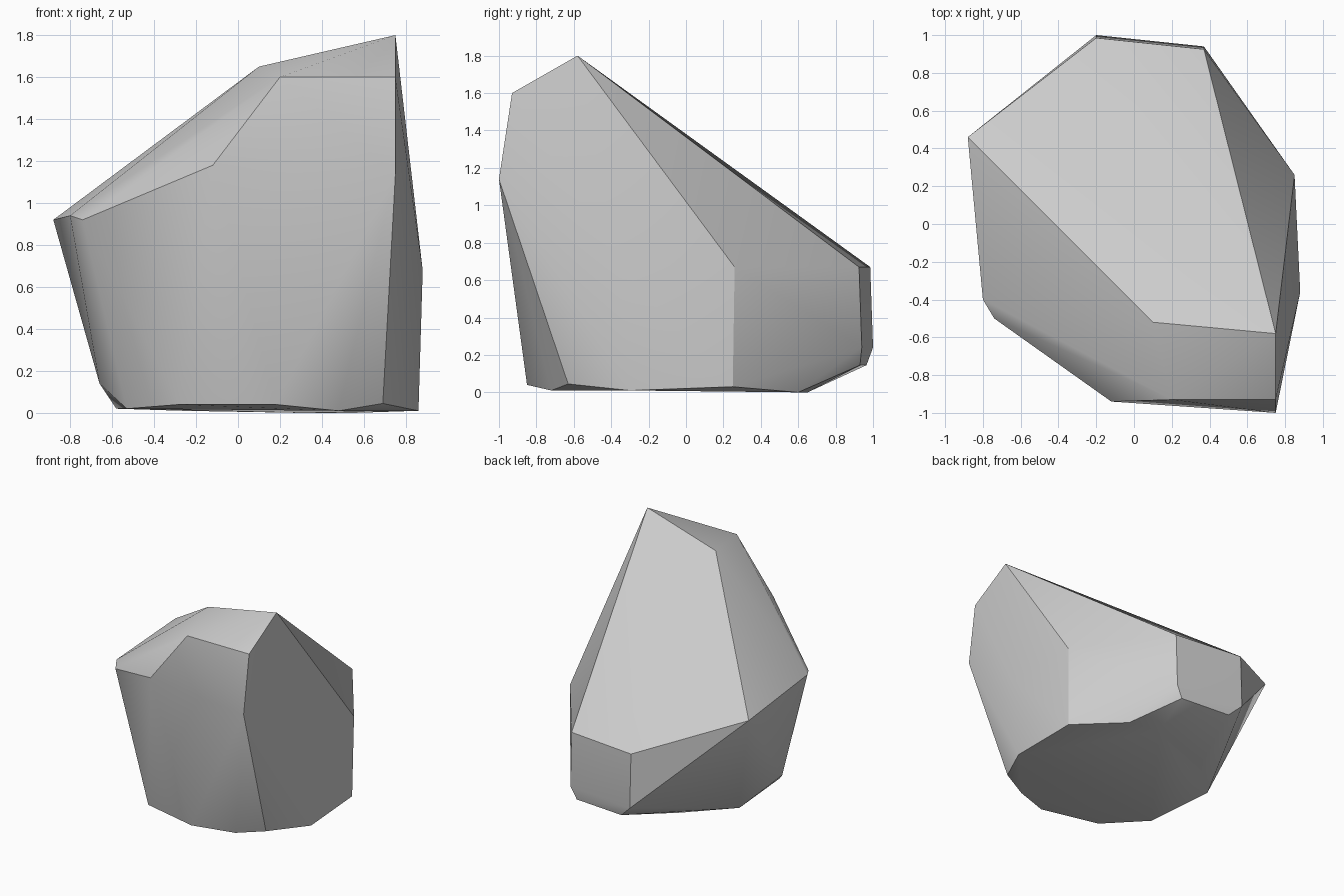
import bpy
import bmesh
import math

default_cube = bpy.data.objects.get("Cube")
if default_cube:
    bpy.data.objects.remove(default_cube, do_unlink=True)


def make_material(name, colour):
    material = bpy.data.materials.new(name)
    material.use_nodes = True
    material.diffuse_color = colour
    shader = next(n for n in material.node_tree.nodes if n.type == "BSDF_PRINCIPLED")
    shader.inputs["Base Color"].default_value = colour
    return material


def make_boulder(name, corner_groups, material):
    """Wrap a tight convex skin around the corner points."""
    bm = bmesh.new()
    for group in corner_groups:
        for corner in group:
            bm.verts.new(corner)
    hull = bmesh.ops.convex_hull(bm, input=bm.verts[:])
    buried = {g for g in hull["geom_interior"] + hull["geom_unused"]
              if isinstance(g, bmesh.types.BMVert)}
    bmesh.ops.delete(bm, geom=list(buried), context="VERTS")

    # Merge nearly coplanar triangles into clean facets
    bmesh.ops.dissolve_limit(bm, angle_limit=math.radians(1.5),
                             verts=bm.verts[:], edges=bm.edges[:])
    bmesh.ops.recalc_face_normals(bm, faces=bm.faces[:])
    mesh = bpy.data.meshes.new(name)
    bm.to_mesh(mesh)
    bm.free()
    mesh.materials.append(material)
    boulder = bpy.data.objects.new(name, mesh)
    bpy.context.collection.objects.link(boulder)
    return boulder


# Large sloping facet on top: peak, then round to the back
slope = [(.75, -.58, 1.8), (.1, -.52, 1.65), (-.88, .46, .92),
         (-.2, .985, .67), (.37, .925, .67)]

# Upper edge of the front and left walls
brow = [(.2, -.93, 1.6), (.75, -.93, 1.6), (.75, -1, 1.14),
        (-.12, -.94, 1.18), (-.74, -.5, .92), (-.8, -.4, .94)]

# Widest corners of the side wall
flank = [(.85, .26, .67), (.88, -.36, .68)]

# Chamfered lower edge of the back wall and left side
chamfer = [(-.2, 1, .24), (.37, .94, .24), (-.1, .965, .145),
           (.32, .93, .145), (-.66, -.28, .14)]

# Worn rim around the underside
rim = [(.18, -.85, .04), (-.28, -.74, .04), (-.53, -.43, .02),
       (-.58, .15, .02), (-.26, .45, .01), (.3, .65, 0), (.55, .6, 0),
       (.84, .25, .03), (.86, -.3, .01), (.69, -.63, .045), (.48, -.72, .01)]

stone = make_material("stone grey", (.6, .6, .6, 1))
boulder = make_boulder("boulder", [slope, brow, flank, chamfer, rim], stone)

# Soft shading across shallow facets, crisp main edges
bpy.ops.object.select_all(action="DESELECT")
boulder.select_set(True)
bpy.context.view_layer.objects.active = boulder
bpy.ops.object.shade_smooth_by_angle(angle=math.radians(30))
